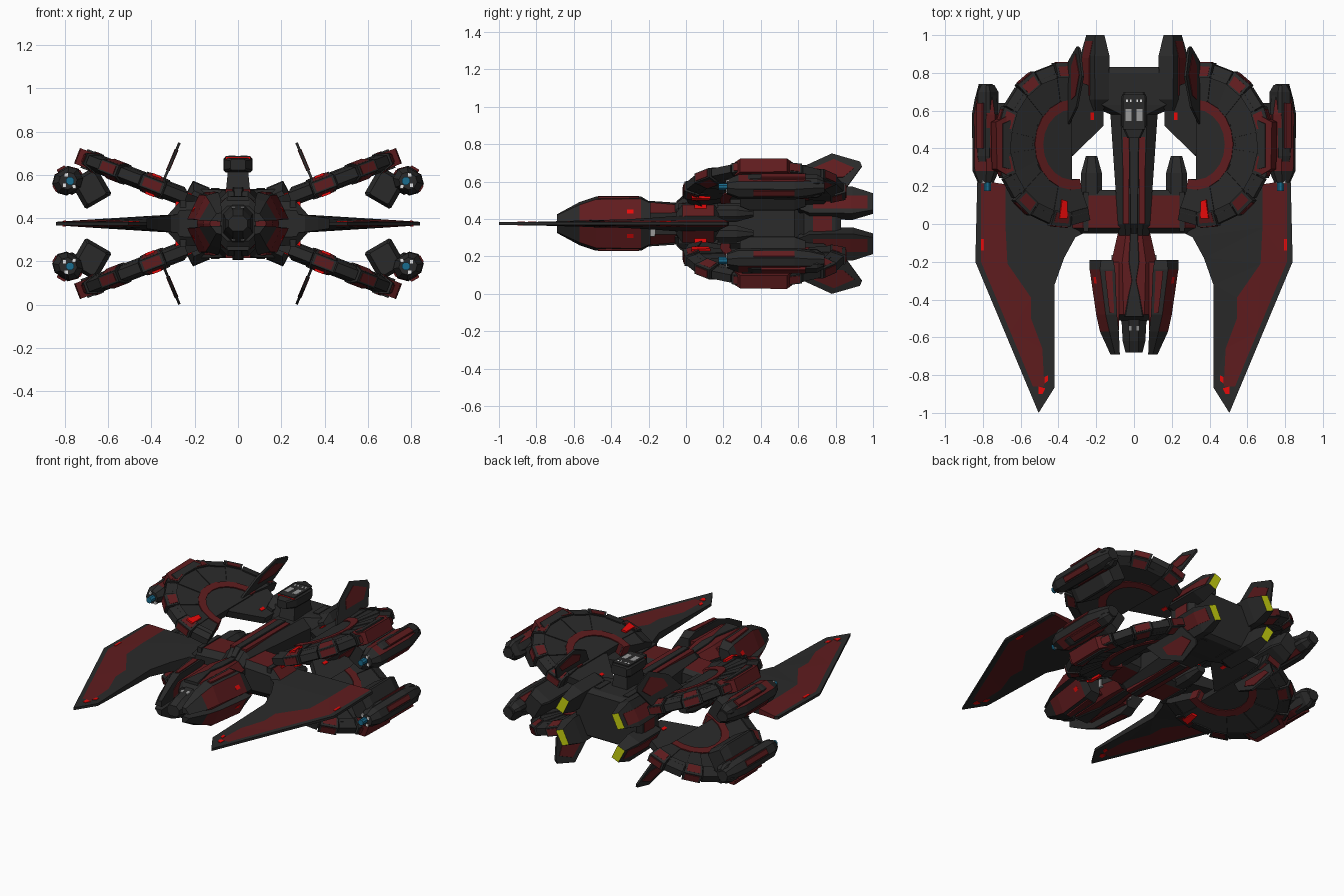
import bpy, bmesh, math
from mathutils import Vector

if "Cube" in bpy.data.objects:
    bpy.data.objects.remove(bpy.data.objects["Cube"])

ZC = 0.375  # mid-height: the ship is mirrored around this level
COLOURS = {
    "charcoal": (0.023, 0.023, 0.023), "near_black": (0.014, 0.014, 0.015),
    "dark_red": (0.115, 0.0115, 0.013), "signal_red": (0.85, 0.003, 0.003),
    "glow_yellow": (0.58, 0.64, 0.005), "gun_blue": (0.010, 0.15, 0.27),
    "pale_grey": (0.32, 0.32, 0.32), "white": (0.9, 0.9, 0.9)}
DARK, BLACK, RED, SIGNAL, YELLOW, BLUE, GREY, WHITE = range(8)
MATS = []
for n, c in COLOURS.items():
    m = bpy.data.materials.new(n)
    m.diffuse_color = (*c, 1)
    m.use_nodes = True
    m.node_tree.nodes["Principled BSDF"].inputs["Base Color"].default_value = m.diffuse_color
    MATS.append(m)


def build(name, solids, mx=True, mz=True):
    """Each solid is (rings, colour); rings are joined in order and capped."""
    bm = bmesh.new()
    tagged = []
    for rings, col in solids:
        vs = [[bm.verts.new(p) for p in r] for r in rings]
        k = len(vs[0])
        fs = [bm.faces.new(vs[0]), bm.faces.new(vs[-1])]
        for a, b in zip(vs, vs[1:]):
            fs += [bm.faces.new((a[i], a[(i + 1) % k], b[(i + 1) % k], b[i])) for i in range(k)]
        tagged += [(f, col) for f in fs]
    bmesh.ops.recalc_face_normals(bm, faces=bm.faces)
    for f, col in tagged:
        f.material_index = col(f.normal, f.calc_center_median()) if callable(col) else col
    bmesh.ops.triangulate(bm, faces=[f for f in bm.faces if len(f.verts) > 4])
    me = bpy.data.meshes.new(name)
    for m in MATS:
        me.materials.append(m)
    bm.to_mesh(me)
    bm.free()
    ob = bpy.data.objects.new(name, me)
    ob.location.z = ZC
    bpy.context.collection.objects.link(ob)
    if mx or mz:
        mod = ob.modifiers.new("mirror", "MIRROR")
        mod.use_axis = (mx, False, mz)
        mod.use_mirror_merge = False


def loft(sections):
    return [[(x, y, z) for x, z in pts] for y, pts in sections]


def tube(stations, cx=0, cz=0, ch=0.3, rot=0):
    """Chamfered box along y; stations are (y, half width, half height)."""
    out, c, s = [], math.cos(rot), math.sin(rot)
    for y, w, h in stations:
        k = ch * min(w, h) * 2
        p = [(w, h - k), (w - k, h), (k - w, h), (-w, h - k), (-w, k - h), (k - w, -h), (w - k, -h), (w, k - h)]
        out.append([(cx + a * c - b * s, y, cz + a * s + b * c) for a, b in p])
    return out


def box(x0, x1, y0, y1, z0, z1):
    return [[(x0, y, z0), (x1, y, z0), (x1, y, z1), (x0, y, z1)] for y in (y0, y1)]


# central hull with raised spine and red strips
build("main_hull", [(tube([(-.06, .08, .105), (0, .085, .15), (.58, .125, .155), (.63, .24, .16),
                           (.80, .24, .16), (.83, .22, .14)], ch=.22), DARK)], False, False)
build("spine_ridge", [(tube([(-.05, .018, .12), (0, .02, .165), (.46, .026, .168)], ch=.05), DARK)], False, False)
build("spine_strips", [(box(.026, .058, .0, .46, .1, .160), RED),
                       (box(.085, .125, .66, .78, .1, .164), DARK)])
build("hull_side_panels", [(box(.2, .244, .68, .78, -.05, .05), RED)], True, False)

# nose body and cockpit
build("nose_body", [(tube([(-.03, .08, .10), (-.09, .095, .105), (-.2, .12, .115), (-.48, .11, .12),
                           (-.51, .09, .08)], ch=.25),
                     lambda n, c: RED if abs(n.z) > .3 and c.y > -.47 else DARK)], False, False)
build("nose_centre_strip", [(tube([(-.05, .02, .112), (-.2, .028, .122), (-.3, .012, .125), (-.38, .03, .127),
                                   (-.49, .05, .125)], ch=.05), DARK)], False, False)
build("nose_side_fill", [(loft([(-.20, [(.08, .10), (.17, .10), (.19, 0), (.08, 0)]),
                                (-.50, [(.08, .10), (.14, .10), (.16, 0), (.08, 0)]),
                                (-.56, [(.08, .07), (.11, .07), (.13, 0), (.08, 0)])]), RED)])
build("cockpit", [(tube([(-.44, .08, .10), (-.53, .065, .08), (-.62, .06, .062), (-.68, .045, .035)], ch=.3),
                   DARK)], False, False)
build("cockpit_windows", [([[(x, y, z - .02) for x, y, z in q], q], GREY) for q in (
    [(.012, -.54, .082), (.03, -.54, .082), (.03, -.565, .077), (.012, -.565, .077)],)])

# four armour prongs around the nose
build("nose_armour", [(loft([
    (-.19, [(.11, .115), (.175, .11), (.235, .02), (.11, .01)]),
    (-.24, [(.10, .145), (.18, .133), (.235, .02), (.10, .01)]),
    (-.48, [(.09, .145), (.15, .130), (.20, .02), (.09, .01)]),
    (-.57, [(.08, .115), (.13, .10), (.18, .015), (.08, .01)]),
    (-.69, [(.075, .05), (.10, .045), (.125, .012), (.075, .01)])]),
    lambda n, c: RED if n.x > .5 and -.56 < c.y < -.22 else DARK)])
build("nose_armour_stripe", [(loft([(y, [(a, h), (b, h - .002), (b, h - .02), (a, h - .02)])
                                    for y, a, b, h in ((-.25, .115, .155, .147), (-.47, .105, .13, .147))]), RED),
                             (loft([(y, [(x + .005, .095), (x + .03, .055), (x, .055), (x - .02, .09)])
                                    for y, x in ((-.28, .185), (-.315, .18))]), SIGNAL)])
build("neck_side_plate", [(box(.08, .118, -.2, -.165, -.07, -.02), GREY)], True, False)

# shoulder blocks joining hull and wings, with rear-pointing pods
build("shoulder_block", [(loft([
    (-.05, [(.06, -.07), (.27, -.06), (.30, 0), (.27, .06), (.06, .07)]),
    (-.02, [(.06, -.11), (.27, -.10), (.36, 0), (.27, .10), (.06, .11)]),
    (.15, [(.06, -.11), (.27, -.10), (.36, 0), (.27, .10), (.06, .11)]),
    (.18, [(.06, -.09), (.25, -.08), (.30, 0), (.25, .08), (.06, .09)])]),
    lambda n, c: RED if abs(n.z) > .3 and -.02 < c.y < .15 else DARK)], True, False)
build("shoulder_straps", [(box(.24, .268, -.04, .17, 0, .108), DARK),
                          (box(.27, .288, .045, .11, .06, .103), SIGNAL)])
build("shoulder_pod", [(tube([(.1, .055, .045), (.27, .055, .045), (.36, .03, .02)], .225, .055), DARK)])


# swept wings: outer dark strip, red band, dark inner field
def wing_h(x, y):
    return .008 + .036 * min(1, max(0, (.84 - x) / .54)) * min(1, max(0, 1 + y / .7))


def wing_slab(pts, e=0):
    return [[(x, y, s * (wing_h(x, y) + e)) for x, y in pts] for s in (-1, 1)]


band_in = [(.68, .21), (.68, -.02), (.67, -.21), (.545, -.39), (.545, -.50), (.485, -.66), (.475, -.86)]
band_out = [(.81, .23), (.81, -.20), (.655, -.57), (.535, -.86)]
build("wing", [
    (wing_slab([(.83, .22), (.84, -.20), (.505, -1.0), (.42, -.865), (.475, -.86)] + band_out[::-1]), DARK),
    (wing_slab(band_in + band_out[::-1]), RED),
    (wing_slab([(.27, .16), (.27, -.05), (.31, -.07), (.37, -.18), (.42, -.32), (.42, -.865)] + band_in[::-1]), DARK),
], True, False)
build("wing_lights", [(wing_slab(q, .003), SIGNAL) for q in (
    [(.47, -.87), (.505, -.86), (.505, -.90), (.485, -.90)],
    [(.455, -.80), (.475, -.81), (.475, -.845), (.455, -.83)],
    [(.795, -.08), (.81, -.08), (.81, -.14), (.795, -.14)])], True, False)

# four tilted crescent discs
T = math.radians(21)
def disc(u, v, w):
    return (.37 + u * math.cos(T) - w * math.sin(T), .42 + v, .17 + u * math.sin(T) + w * math.cos(T))


def polar(r, a, w, du=0):
    a = math.radians(a)
    return disc(.39 * r * math.cos(a) + du, .435 * r * math.sin(a), w)


def wedge(r0, r1, a0, a1, w0, w1, du=0):
    """Ring sector with half thickness w0 inside and w1 outside."""
    return [[polar(r0, a, -w0, du), polar(r0, a, w0, du), polar(r1, a, w1, du), polar(r1, a, -w1, du)]
            for a in (a0, a1)]


def plate(pts, w):
    return [[disc(u, v, s * w) for u, v in pts] for s in (-1, 1)]


N, A0, STEP = 12, -112, 17.5
panels, rims, patches, ring = [], [], [], []
for i in range(N):
    a, b = A0 + i * STEP, A0 + (i + 1) * STEP
    up = .005 * (i % 2)
    panels.append((wedge(.45, .88, a, b, .028 + up, .036 + up), DARK))
    rims.append((wedge(.82, .985 + .02 * (i % 2), a + .6, b - .6, .043 + up, .022 + up), DARK))
    if i % 2:
        patches.append((wedge(.84, .96, a + 2.5, b - 2.5, .049, .032), RED))
        patches.append((wedge(.96, 1.012, a + 2.5, b - 2.5, .02, .02), RED))
    if i < N - 1:
        ring.append((wedge(.43, .55, a + 8, b + 8, .037, .037, -.035), RED))
build("disc_panels", panels)
build("disc_rim_plates", rims)
build("disc_red_patches", patches)
build("disc_inner_ring", ring)
half = [(.19 * math.cos(math.radians(t)), .21 * math.sin(math.radians(t))) for t in range(-100, 101, 20)]
build("disc_core", [(plate(half, .03), DARK)])
build("disc_root", [(plate([(-.27, .26), (-.27, .19), (-.215, .18), (-.215, .10), (-.04, -.06), (.02, .2),
                            (-.01, .36)], .022), DARK),
                    (plate([(-.16, .17), (-.16, .13), (-.14, .13), (-.14, .17)], .026), SIGNAL)])
build("disc_lights", [(plate([(.0, -.30), (.03, -.29), (.045, -.39), (.0, -.39)], .051), SIGNAL)])
build("disc_outer_plate", [(plate([(.34, -.16), (.395, -.13), (.40, .12), (.34, .15)], .038), RED),
                           (plate([(.32, -.13), (.365, -.12), (.365, .11), (.32, .13)], .046), DARK)])

# blade fins leaning inward above the discs
def blade(pts, t):
    nrm = Vector((.92, 0, .39))
    return [[Vector((.345 - (z - .195) * .42, y, z)) + nrm * s * t for y, z in pts] for s in (-1, 1)]
build("blade_fin", [
    (blade([(.53, .195), (.86, .195), (.94, .305), (.93, .33), (.78, .373), (.62, .30)], .006), DARK),
    (blade([(.66, .245), (.84, .245), (.90, .295), (.79, .342), (.68, .295)], .009), RED)])

# outer guns on angled pylons
R = math.radians(-30)
build("gun_pylon", [(tube([(.29, .05, .06), (.34, .07, .075), (.58, .07, .075), (.64, .05, .06)],
                          .68, .165, .06, R), DARK)])
build("gun_body", [(tube([(.22, .04, .035), (.28, .066, .054), (.58, .07, .056), (.66, .055, .05), (.74, .035, .03)],
                         .785, .197, .28, R),
                    lambda n, c: RED if .28 < c.y < .7 and n.z > .75 else DARK)])
build("gun_casing", [(tube([(.30, .03, .05), (.36, .04, .063), (.70, .04, .06), (.735, .025, .04)],
                           .775, .20, .2, R), DARK),
                     (tube([(.40, .022, .068), (.64, .022, .068)], .785, .20, .1, R), RED),
                     (tube([(.36, .074, .018), (.58, .074, .018)], .785, .197, .1, R), RED)])
build("gun_barrel", [(tube([(.175, .018, .018), (.26, .018, .018)], .775, .197, .29), BLUE)])
build("gun_lamps", [(tube([(.214, .008, .008), (.23, .008, .008)], .775 + dx, .197 + dz, .1), WHITE)
                    for dx, dz in ((.018, .028), (-.018, -.028), (.026, -.02))])

# four rear engines with yellow exhaust
quad = [(.13, .165), (.208, .198), (.285, .055), (.20, .02)]
def scaled(k):
    return [(.2 + (x - .2) * k, .105 + (z - .105) * k) for x, z in quad]
build("rear_engine", [(loft([(.60, scaled(.5)), (.66, scaled(.95)), (.89, scaled(1)), (1.0, scaled(.62))]),
                       lambda n, c: YELLOW if n.y > .9 and c.y > .99 else DARK)])
build("engine_side_panel", [(loft([(y, [(x + .237, .151), (x + .275, .082), (x + .25, .08), (x + .21, .14)])
                                   for y, x in ((.68, 0), (.88, 0), (.97, -.018))]), RED)])

# command tower on top of the hull
build("tower_neck", [([[(sx * w, y, z) for sx, y in ((-1, y0), (1, y0), (1, y1), (-1, y1))]
                       for w, y0, y1, z in ((.058, .50, .70, .13), (.045, .53, .68, .26))], DARK)], False, False)
build("tower_head", [(tube([(.455, .035, .025), (.52, .065, .034), (.67, .068, .036), (.70, .055, .03)], 0, .272, .15),
                      DARK)], False, False)
build("tower_roof", [(box(-.058, .058, .50, .685, .306, .313), DARK)], False, False)
build("tower_trim", [(box(.0, .057, .499, .52, .297, .308), SIGNAL),
                     (box(.012, .045, .545, .61, .29, .3145), GREY),
                     (box(.012, .022, .645, .66, .29, .3145), WHITE),
                     (box(.032, .042, .645, .66, .29, .3145), WHITE)], True, False)
